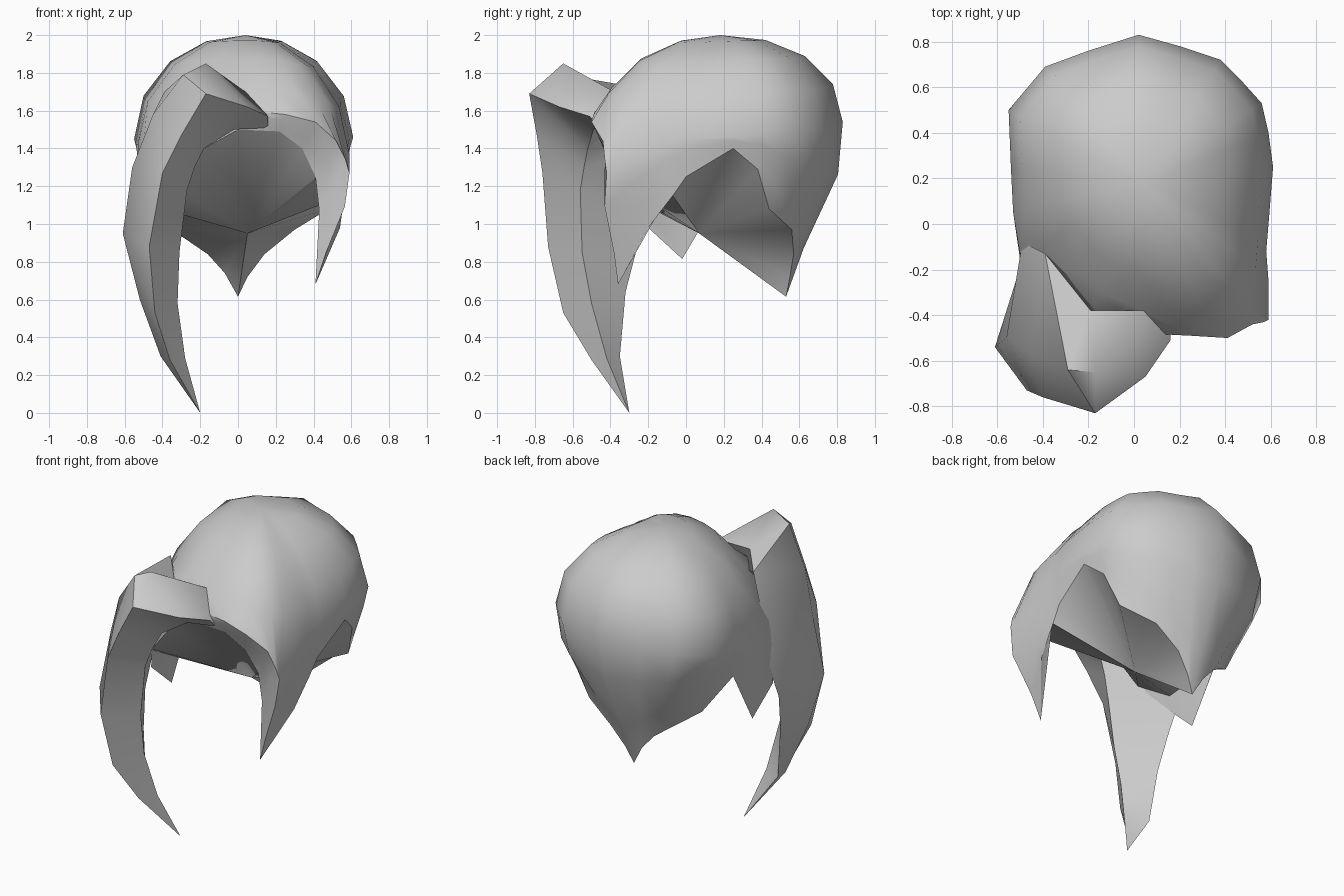
import bpy, bmesh, math
from mathutils import Vector

old = bpy.data.objects.get("Cube")
if old:
    bpy.data.objects.remove(old, do_unlink=True)

grey = bpy.data.materials.new("hair grey")
grey.use_nodes = True
COL = (0.6, 0.6, 0.6, 1)
grey.diffuse_color = COL
grey.node_tree.nodes["Principled BSDF"].inputs["Base Color"].default_value = COL


def finish(name, bm, angle):
    bmesh.ops.recalc_face_normals(bm, faces=bm.faces)
    me = bpy.data.meshes.new(name)
    bm.to_mesh(me)
    bm.free()
    ob = bpy.data.objects.new(name, me)
    bpy.context.collection.objects.link(ob)
    me.materials.append(grey)
    bpy.ops.object.select_all(action='DESELECT')
    ob.select_set(True)
    bpy.context.view_layer.objects.active = ob
    bpy.ops.object.shade_smooth_by_angle(angle=math.radians(angle))


def bridge(bm, a, b):
    n = len(a)
    for i in range(n):
        j = (i + 1) % n
        if a[i] is b[i] and a[j] is b[j]:
            continue
        bm.faces.new(list(dict.fromkeys((a[i], a[j], b[j], b[i]))))


def fan(bm, ring, co):
    c = bm.verts.new(co)
    for i in range(len(ring)):
        bm.faces.new((ring[i], ring[(i + 1) % len(ring)], c))


# Hair cap: widest outline and hem, column by column around the head
widest = [
    (.05, -.48, 1.60), (.25, -.49, 1.58), (.41, -.50, 1.54), (.52, -.44, 1.44),
    (.57, -.43, 1.34), (.59, -.42, 1.27), (.59, -.25, 1.37), (.58, -.12, 1.41),
    (.59, 0, 1.45), (.61, .25, 1.46), (.59, .40, 1.48), (.56, .53, 1.50),
    (.47, .63, 1.50), (.38, .72, 1.50), (.20, .78, 1.50),
    (.02, .83, 1.54), (-.20, .76, 1.50), (-.39, .69, 1.47), (-.55, .50, 1.45),
    (-.54, .25, 1.42), (-.53, .05, 1.42), (-.50, -.13, 1.42), (-.44, -.28, 1.45),
    (-.22, -.43, 1.60)]
hem = [
    (0, -.45, 1.50), (.22, -.45, 1.49), (.34, -.42, 1.40), (.41, -.38, 1.25),
    (.43, -.37, 1.07), (.41, -.36, .68), (.54, -.20, .98), (.56, -.07, 1.15),
    (.57, 0, 1.25), (.59, .25, 1.40), (.55, .38, 1.29), (.48, .44, 1.08),
    (.30, .56, .97), (.14, .57, .84), (.05, .55, .72),
    (0, .53, .615), (-.07, .55, .74), (-.16, .55, .84), (-.38, .38, .99),
    (-.47, .19, 1.17), (-.46, -.02, .815), (-.48, -.20, .98), (-.35, -.38, 1.20),
    (-.18, -.43, 1.40)]
# Inner rim: the hem, raised behind the hanging side locks
raised = {4: (.42, -.34, 1.23), 5: (.46, -.26, 1.22), 6: (.55, -.09, 1.16),
          20: (-.45, 0, 1.12), 21: (-.44, -.20, 1.09)}
crown = Vector((.04, .18, 2.0))
n = len(widest)
bm = bmesh.new()
rings = []
for deg in (20, 42, 66, 90):
    ring = []
    for i, p in enumerate(widest):
        e = Vector(p)
        if deg < 90 and e.y < 0:  # rounder outline above the brow
            e = (e + Vector(widest[i - 2]) + Vector(widest[(i + 2) % n])) / 3
        power = 1.05 - .15 * max(0, e.y)
        s = math.sin(math.radians(deg)) ** power
        c = math.cos(math.radians(deg)) ** power
        q = crown.lerp(e, s)
        q.z = e.z + (crown.z - e.z) * c
        ring.append(bm.verts.new(q))
    rings.append(ring)
for t in (.3, .72):
    ring = []
    for a, b in zip(widest, hem):
        a, b = Vector(a), Vector(b)
        out = Vector((a.x, a.y - .15, 0)).normalized()
        bulge = .65 if b.y > .5 or b.z < .7 else .15
        ring.append(bm.verts.new(a.lerp(b, t) + out * (a - b).length * bulge * t * (1 - t) ** 3))
    rings.append(ring)
rings.append([bm.verts.new(p) for p in hem])
rings.append([bm.verts.new(raised[i]) if i in raised else v
              for i, v in enumerate(rings[-1])])
for a, b in zip(rings, rings[1:]):
    bridge(bm, a, b)
fan(bm, rings[0], crown)
# Underside closing in to a point inside the head, with a crisp hem
fan(bm, rings[-1], (.05, .07, .95))
for ring in rings[-2:]:
    for i in range(n):
        edge = bm.edges.get((ring[i - 1], ring[i]))
        edge.smooth = False
finish("hair_cap", bm, 50)

# Long swept fringe: four-cornered sections (ridge, outer, rear, inner) from tip to parting
sections = [
    [(-.36, -.50, .28), (-.41, -.43, .30), (-.41, -.35, .30), (-.28, -.42, .29)],
    [(-.44, -.65, .53), (-.52, -.50, .60), (-.45, -.32, .64), (-.32, -.50, .58)],
    [(-.47, -.73, .88), (-.61, -.54, .95), (-.48, -.26, .87), (-.31, -.55, .85)],
    [(-.40, -.76, 1.27), (-.56, -.50, 1.30), (-.49, -.16, 1.08), (-.27, -.56, 1.18)],
    [(-.30, -.79, 1.47), (-.45, -.57, 1.58), (-.49, -.08, 1.45), (-.23, -.54, 1.30)],
    [(-.17, -.83, 1.69), (-.29, -.64, 1.79), (-.39, -.13, 1.70), (-.18, -.52, 1.40)],
    [(.05, -.67, 1.62), (-.17, -.65, 1.85), (-.19, -.38, 1.70), (-.02, -.49, 1.50)],
    [(.16, -.51, 1.57), (.01, -.48, 1.71), (.04, -.38, 1.70), (.16, -.45, 1.51)]]
bm = bmesh.new()
rings = [[bm.verts.new(p) for p in sec] for sec in sections]
for a, b in zip(rings, rings[1:]):
    bridge(bm, a, b)
fan(bm, rings[0], (-.20, -.30, 0))
bm.faces.new(rings[-1])
finish("swept_fringe", bm, 50)
